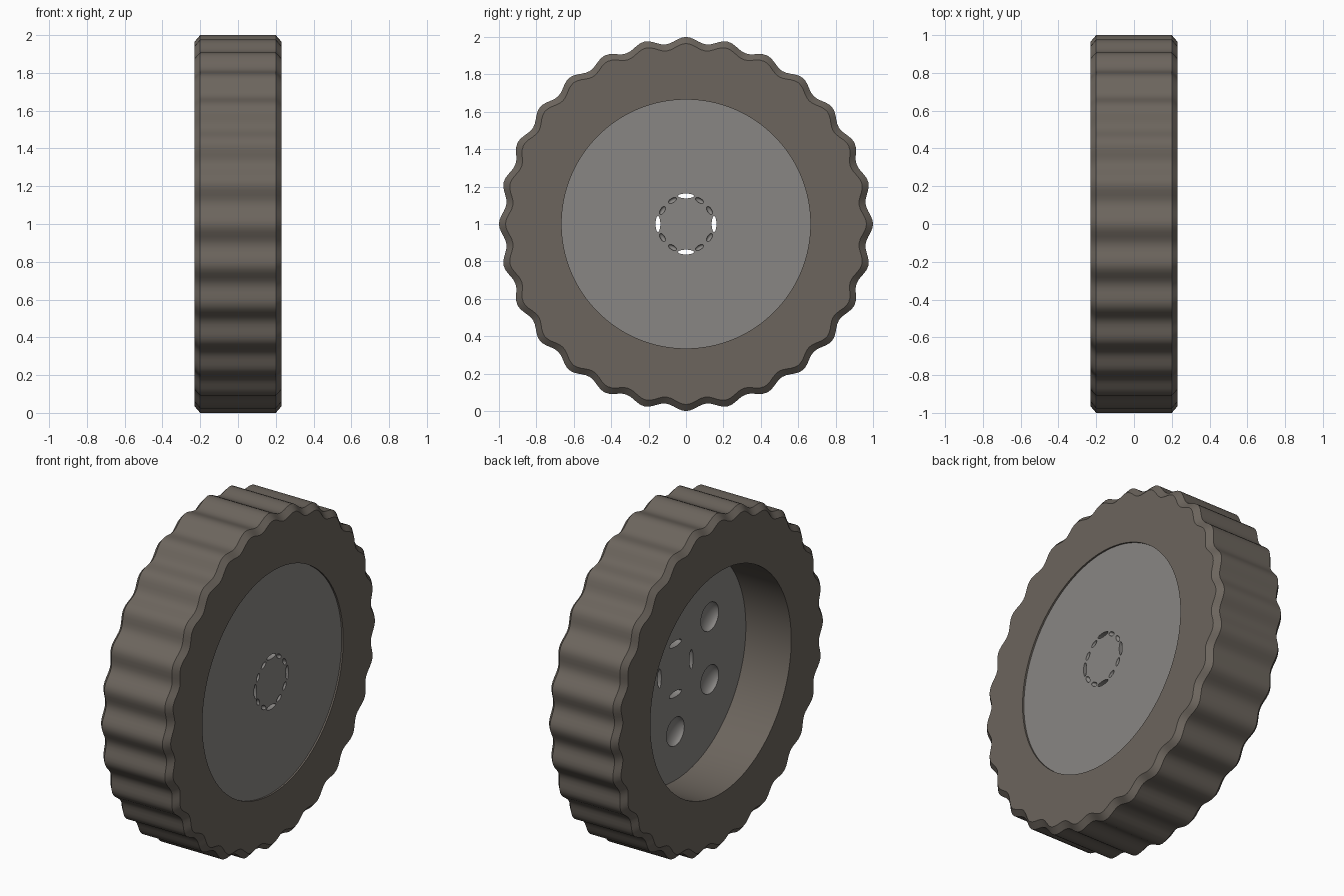
import bpy, bmesh
from math import sin, cos, pi, radians
from mathutils import Matrix

if "Cube" in bpy.data.objects:
    bpy.data.objects.remove(bpy.data.objects["Cube"])

# Local axis z becomes world +x, hub centre at z = 1
PLACE = Matrix.Translation((0, 0, 1)) @ Matrix.Rotation(pi / 2, 4, 'Y')


def material(name, rgb):
    m = bpy.data.materials.new(name)
    m.diffuse_color = (*rgb, 1)
    m.use_nodes = True
    m.node_tree.nodes["Principled BSDF"].inputs["Base Color"].default_value = m.diffuse_color
    return m


def make_object(bm, name, mat=None):
    bmesh.ops.recalc_face_normals(bm, faces=bm.faces)
    bm.transform(PLACE)
    me = bpy.data.meshes.new(name)
    bm.to_mesh(me)
    bm.free()
    ob = bpy.data.objects.new(name, me)
    bpy.context.collection.objects.link(ob)
    if mat:
        me.materials.append(mat)
    return ob


def smooth(ob):
    bpy.ops.object.select_all(action='DESELECT')
    ob.select_set(True)
    bpy.context.view_layer.objects.active = ob
    bpy.ops.object.shade_smooth_by_angle(angle=radians(30))


rubber = material("rubber", (0.15, 0.13, 0.11))
metal = material("metal", (0.25, 0.24, 0.23))

# Tyre: ring section swept round with a rippled tread
LUGS, STEPS = 28, 10
HALF, BORE = 0.23, 0.665
bm = bmesh.new()
rings = []
for i in range(LUGS * STEPS):
    a = 2 * pi * i / (LUGS * STEPS)
    r = 0.983 + 0.017 * cos(LUGS * a)
    section = [(-HALF, BORE), (-HALF, r - 0.035), (-HALF + 0.03, r),
               (HALF - 0.03, r), (HALF, r - 0.035), (HALF, BORE)]
    rings.append([bm.verts.new((q * cos(a), q * sin(a), x)) for x, q in section])
for i, ring in enumerate(rings):
    nxt = rings[(i + 1) % len(rings)]
    for j in range(6):
        k = (j + 1) % 6
        bm.faces.new((ring[j], ring[k], nxt[k], nxt[j]))
tyre = make_object(bm, "tyre", rubber)

# Wheel disc, flush with the right side and recessed on the left
bm = bmesh.new()
bmesh.ops.create_cone(bm, cap_ends=True, segments=96, radius1=BORE + 0.004, radius2=BORE + 0.004,
                      depth=0.15, matrix=Matrix.Translation((0, 0, 0.145)))
disc = make_object(bm, "wheel_disc", metal)

# Cutters: tapered slots, round dents on the inner face, small dents outside
bm = bmesh.new()
for i in range(4):
    m = (Matrix.Rotation(i * pi / 2, 4, 'Z') @ Matrix.Translation((0.15, 0, 0.145))
         @ Matrix.Diagonal((0.3, 1, 1, 1)))
    bmesh.ops.create_cone(bm, cap_ends=True, segments=24, radius1=0.06, radius2=0.04,
                          depth=0.2, matrix=m)
    for off in (-0.26, 0.26):
        m = (Matrix.Rotation(pi / 4 + i * pi / 2 + off, 4, 'Z') @ Matrix.Translation((0.145, 0, 0.22))
             @ Matrix.Diagonal((0.5, 1, 0.6, 1)))
        bmesh.ops.create_uvsphere(bm, u_segments=16, v_segments=9, radius=0.025, matrix=m)
for i in range(6):
    m = (Matrix.Rotation(i * pi / 3, 4, 'Z') @ Matrix.Translation((0.375, 0, 0.07))
         @ Matrix.Diagonal((1, 1, 0.5, 1)))
    bmesh.ops.create_uvsphere(bm, u_segments=24, v_segments=13, radius=0.085, matrix=m)
cutter = make_object(bm, "disc_cutter")
cutter.hide_render = True

mod = disc.modifiers.new("holes", 'BOOLEAN')
mod.operation = 'DIFFERENCE'
mod.solver = 'EXACT'
mod.object = cutter
bpy.context.view_layer.objects.active = disc
bpy.ops.object.modifier_apply(modifier=mod.name)
bpy.data.objects.remove(cutter)

smooth(tyre)
smooth(disc)
